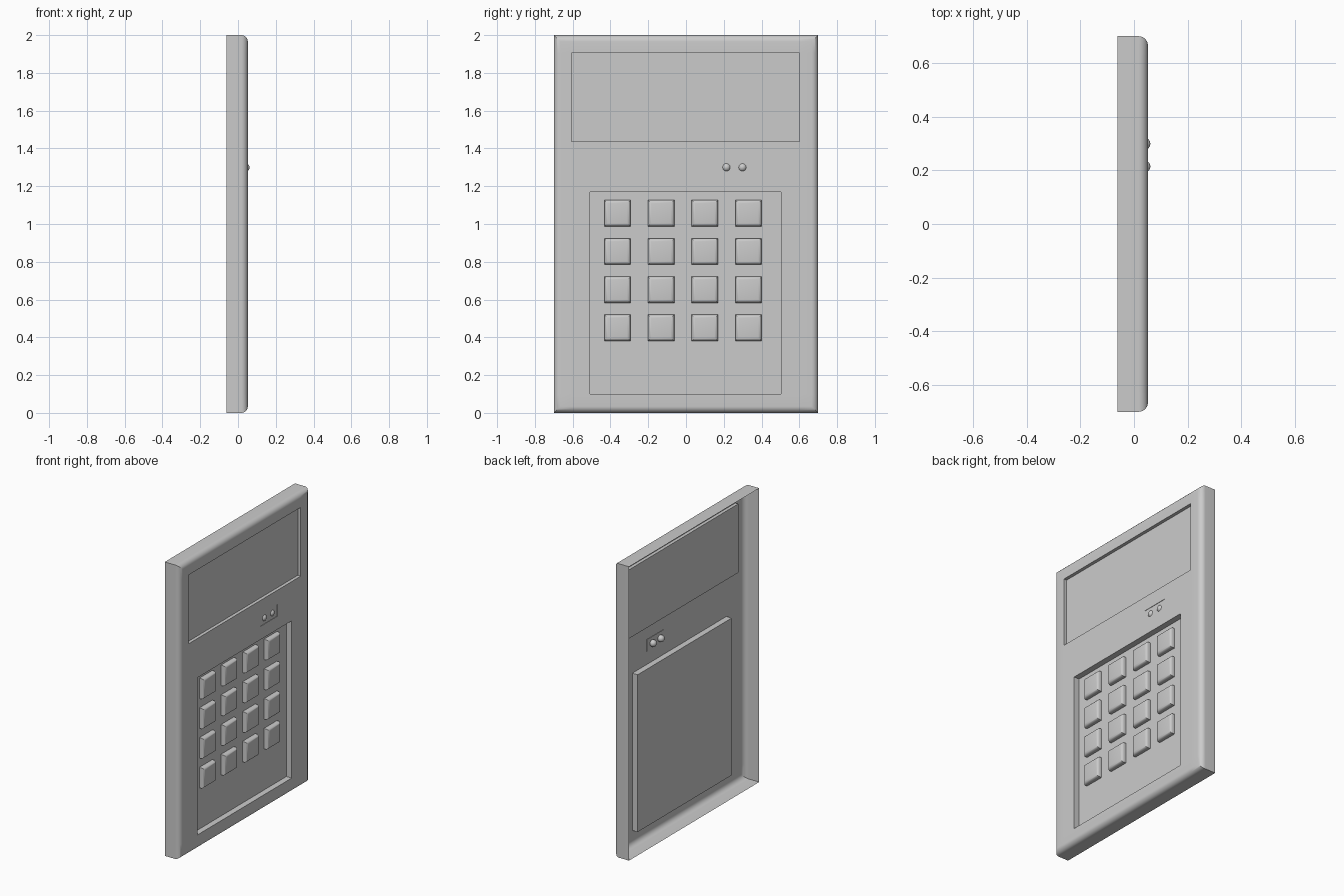
import bpy, bmesh, math
from mathutils import Vector

if "Cube" in bpy.data.objects:
    bpy.data.objects.remove(bpy.data.objects["Cube"])

FRONT, BACK, R = 0.052, -0.061, 0.035
HW, H = 0.70, 2.0


def finish(bm, name, angle=40):
    me = bpy.data.meshes.new(name)
    bm.to_mesh(me)
    bm.free()
    ob = bpy.data.objects.new(name, me)
    bpy.context.collection.objects.link(ob)
    bpy.ops.object.select_all(action='DESELECT')
    ob.select_set(True)
    bpy.context.view_layer.objects.active = ob
    bpy.ops.object.shade_smooth_by_angle(angle=math.radians(angle))
    return ob


# Recesses in the front: y0, y1, z0, z1, depth
recesses = [(-0.605, 0.60, 1.437, 1.905, 0.022),
            (-0.508, 0.503, 0.10, 1.17, 0.040),
            (0.165, 0.35, 1.26, 1.34, 0.003)]

# Front plate as a grid cut along the recess borders
ys = sorted({-HW + R, HW - R} | {v for r in recesses for v in r[:2]})
zs = sorted({R, H - R} | {v for r in recesses for v in r[2:4]})
bm = bmesh.new()
grid = [[bm.verts.new((FRONT, y, z)) for z in zs] for y in ys]
for i in range(len(ys) - 1):
    for j in range(len(zs) - 1):
        bm.faces.new((grid[i][j], grid[i + 1][j], grid[i + 1][j + 1], grid[i][j + 1]))

# Rounded rim and open-backed side walls, extruded ring by ring
ring = [e for e in bm.edges if e.is_boundary]
N = 7
steps = [(R * (1 - math.sin(a)), FRONT - R * (1 - math.cos(a)))
         for a in (math.pi / 2 * k / N for k in range(1, N + 1))] + [(0, BACK)]
inset = R
for new_inset, x in steps:
    out = bmesh.ops.extrude_edge_only(bm, edges=ring)['geom']
    for v in (g for g in out if isinstance(g, bmesh.types.BMVert)):
        v.co.x = x
        if abs(abs(v.co.y) - (HW - inset)) < 1e-5:
            v.co.y = math.copysign(HW - new_inset, v.co.y)
        if abs(v.co.z - inset) < 1e-5:
            v.co.z = new_inset
        elif abs(v.co.z - (H - inset)) < 1e-5:
            v.co.z = H - new_inset
    ring = [e for e in out if isinstance(e, bmesh.types.BMEdge) and e.is_boundary]
    inset = new_inset

# Push the recesses in
for y0, y1, z0, z1, depth in recesses:
    faces = []
    for f in bm.faces:
        c = f.calc_center_median()
        if abs(c.x - FRONT) < 1e-6 and y0 < c.y < y1 and z0 < c.z < z1:
            faces.append(f)
    out = bmesh.ops.extrude_face_region(bm, geom=faces)['geom']
    bmesh.ops.delete(bm, geom=[f for f in faces if f.is_valid], context='FACES')
    bmesh.ops.translate(bm, vec=(-depth, 0, 0),
                        verts=[g for g in out if isinstance(g, bmesh.types.BMVert)])
bmesh.ops.recalc_face_normals(bm, faces=bm.faces)
finish(bm, "housing")

# Keys with rounded front edges
FLOOR, TOP, SIZE = FRONT - 0.040, FRONT - 0.008, 0.139
for row in range(4):
    for col in range(4):
        bm = bmesh.new()
        bmesh.ops.create_cube(bm, size=1)
        for v in bm.verts:
            v.co = Vector((TOP if v.co.x > 0 else FLOOR,
                           v.co.y * SIZE - 0.363 + 0.2313 * col,
                           v.co.z * SIZE + 1.057 - 0.2023 * row))
        edges = [e for e in bm.edges if all(v.co.x > FLOOR + 0.01 for v in e.verts)]
        bmesh.ops.bevel(bm, geom=edges, offset=0.018, segments=4,
                        profile=0.5, affect='EDGES')
        finish(bm, f"key_{row + 1}_{col + 1}")

# Indicator lamps
for n, y in enumerate((0.214, 0.299)):
    bm = bmesh.new()
    bmesh.ops.create_uvsphere(bm, u_segments=24, v_segments=12, radius=0.023)
    bmesh.ops.translate(bm, vec=(0.038, y, 1.30), verts=bm.verts)
    finish(bm, f"indicator_lamp_{n + 1}")
